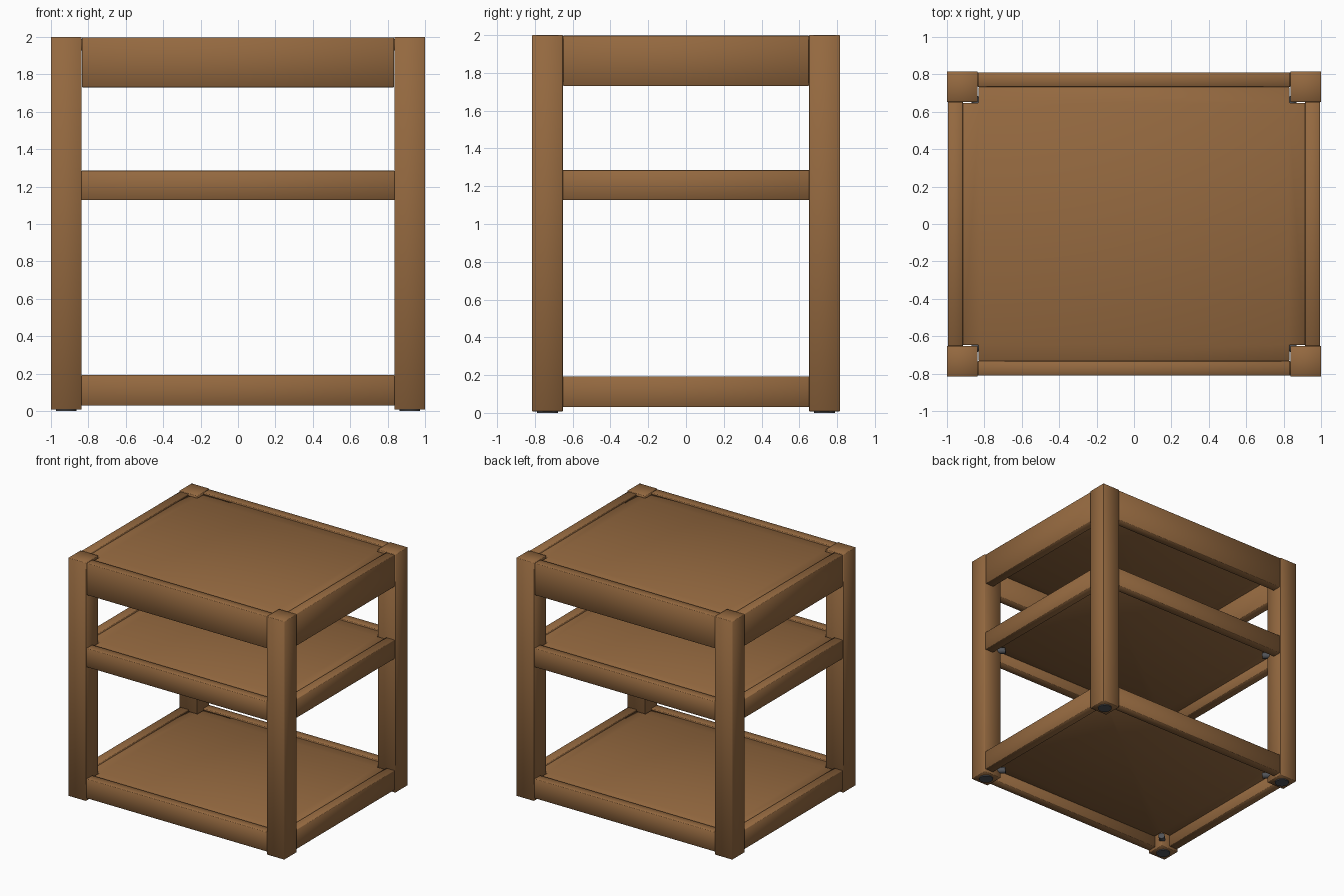
import bpy, bmesh, math
from mathutils import Matrix, Vector

if "Cube" in bpy.data.objects:
    bpy.data.objects.remove(bpy.data.objects["Cube"])


def material(name, rgb):
    m = bpy.data.materials.new(name)
    m.diffuse_color = (*rgb, 1)
    m.use_nodes = True
    m.node_tree.nodes["Principled BSDF"].inputs["Base Color"].default_value = m.diffuse_color
    return m


wood = material("brown wood", (0.30, 0.142, 0.051))
metal = material("dark metal", (0.08, 0.085, 0.095))


def finish(bm, name, mat):
    bmesh.ops.recalc_face_normals(bm, faces=bm.faces)
    mesh = bpy.data.meshes.new(name)
    bm.to_mesh(mesh)
    bm.free()
    mesh.materials.append(mat)
    ob = bpy.data.objects.new(name, mesh)
    bpy.context.collection.objects.link(ob)
    bpy.context.view_layer.objects.active = ob
    bpy.ops.object.select_all(action='DESELECT')
    ob.select_set(True)
    bpy.ops.object.shade_smooth_by_angle(angle=math.radians(50))
    return ob


def box(name, x, y, z, bevel=0.003):
    """Softly bevelled box from (min, max) ranges."""
    bm = bmesh.new()
    bmesh.ops.create_cube(bm, size=1)
    for v in bm.verts:
        v.co = Vector([r[0] if c < 0 else r[1] for c, r in zip(v.co, (x, y, z))])
    bmesh.ops.bevel(bm, geom=bm.edges[:], offset=bevel, segments=1, affect='EDGES')
    return finish(bm, name, wood)


def cylinder(name, radius, depth, matrix):
    bm = bmesh.new()
    bmesh.ops.create_cone(bm, cap_ends=True, segments=24, radius1=radius,
                          radius2=radius, depth=depth, matrix=matrix)
    return finish(bm, name, metal)


def notched_panel(name, hx, hy, nx, ny, z):
    """Shelf board with its four corners cut out around the posts."""
    bm = bmesh.new()
    quarter = [(hx, ny), (nx, ny), (nx, hy)]
    outline = (quarter + [(-x, y) for x, y in reversed(quarter)]
               + [(-x, -y) for x, y in quarter] + [(x, -y) for x, y in reversed(quarter)])
    face = bm.faces.new([bm.verts.new((x, y, z[0])) for x, y in outline])
    top = bmesh.ops.extrude_face_region(bm, geom=[face])["geom"]
    bmesh.ops.translate(bm, vec=(0, 0, z[1] - z[0]),
                        verts=[g for g in top if isinstance(g, bmesh.types.BMVert)])
    bmesh.ops.recalc_face_normals(bm, faces=bm.faces)
    bmesh.ops.bevel(bm, geom=bm.edges[:], offset=0.005, segments=1, affect='EDGES')
    return finish(bm, name, wood)


def span(s, a, b):
    """Range a..b mirrored to the side given by sign s."""
    return tuple(sorted((s * a, s * b)))


# Per level: rail heights and the gap left between rails and posts
levels = {"top": (1.73, 1.997, 0.003), "middle": (1.127, 1.285, 0.0),
          "bottom": (0.03, 0.193, 0.0)}

# Corner posts with round glides underneath
for sx, side in ((-1, "left"), (1, "right")):
    for sy, end in ((-1, "front"), (1, "back")):
        box(f"{end}_{side}_post", span(sx, 0.835, 1.0), span(sy, 0.652, 0.815), (0.008, 2.0))
        cylinder(f"{end}_{side}_glide", 0.055, 0.02,
                 Matrix.Translation((sx * 0.918, sy * 0.733, 0.01)))
        # Corner bolts in the inner post corner, below the two lower shelves
        for level in ("middle", "bottom"):
            z = levels[level][0] + 0.045
            aim = Vector((sx, sy, 0)).to_track_quat('Z', 'Y').to_matrix().to_4x4()
            cylinder(f"{end}_{side}_{level}_bolt", 0.025, 0.06,
                     Matrix.Translation((sx * 0.83, sy * 0.645, z)) @ aim)

# Rails and shelf panel at each level
for level, (low, high, gap) in levels.items():
    for s, end, side in ((-1, "front", "left"), (1, "back", "right")):
        box(f"{level}_{end}_rail", (gap - 0.836, 0.836 - gap), span(s, 0.733, 0.81), (low, high))
        box(f"{level}_{side}_rail", span(s, 0.914, 0.993), (gap - 0.653, 0.653 - gap), (low, high))
    notched_panel(f"{level}_shelf", 0.915, 0.734, 0.83, 0.647, (high - 0.071, high - 0.01))
